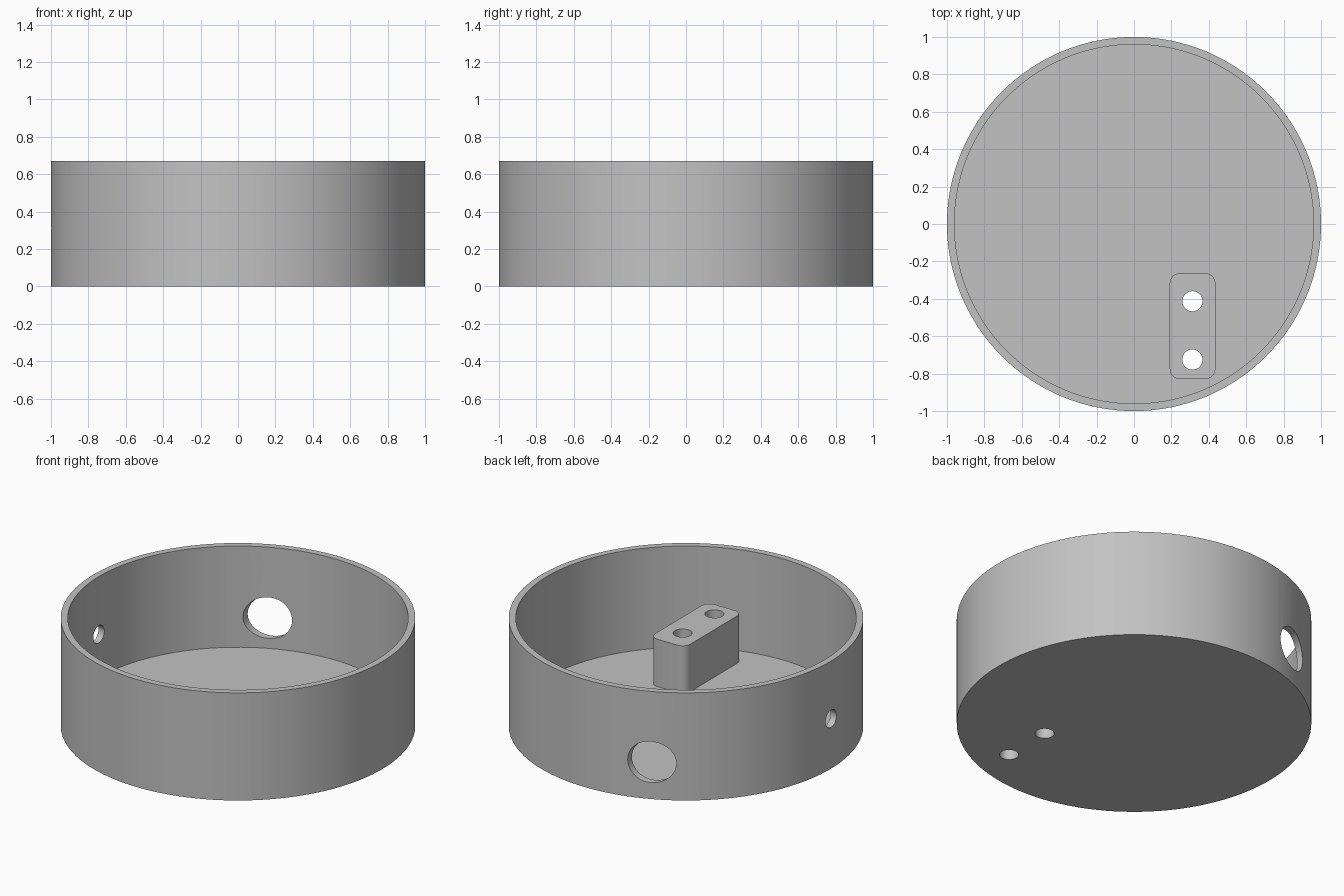
import bpy
import bmesh
from math import radians, pi
from mathutils import Matrix, Vector

if "Cube" in bpy.data.objects:
    bpy.data.objects.remove(bpy.data.objects["Cube"], do_unlink=True)

HEIGHT, OUTER, INNER, FLOOR = 0.67, 1.0, 0.96, 0.04
SMALL, LARGE = 0.054, 0.128

grey = bpy.data.materials.new("plain grey")
grey.use_nodes = True
colour = (0.54, 0.54, 0.54, 1)
grey.diffuse_color = colour
grey.node_tree.nodes["Principled BSDF"].inputs["Base Color"].default_value = colour


def add_object(name, bm):
    mesh = bpy.data.meshes.new(name)
    bm.to_mesh(mesh)
    bm.free()
    mesh.materials.append(grey)
    obj = bpy.data.objects.new(name, mesh)
    bpy.context.collection.objects.link(obj)
    return obj


def cylinder(name, radius, start, end, sides):
    """Closed cylinder running between two points."""
    start, end = Vector(start), Vector(end)
    axis = end - start
    turn = axis.to_track_quat('Z', 'Y').to_matrix().to_4x4()
    bm = bmesh.new()
    bmesh.ops.create_cone(bm, cap_ends=True, segments=sides, radius1=radius,
                          radius2=radius, depth=axis.length,
                          matrix=Matrix.Translation((start + end) / 2) @ turn)
    return add_object(name, bm)


def cut(obj, cutters):
    """Subtract the cutters and bake the result into the mesh."""
    for cutter in cutters:
        cutter.hide_render = True
        mod = obj.modifiers.new("hole", 'BOOLEAN')
        mod.operation = 'DIFFERENCE'
        mod.solver = 'EXACT'
        mod.object = cutter
    graph = bpy.context.evaluated_depsgraph_get()
    mesh = bpy.data.meshes.new_from_object(obj.evaluated_get(graph))
    obj.modifiers.clear()
    obj.data = mesh


def smooth(obj):
    for face in obj.data.polygons:
        face.use_smooth = True
    obj.data.set_sharp_from_angle(angle=radians(30))


# Round tray and mounting block
tray = cylinder("tray", OUTER, (0, 0, 0), (0, 0, HEIGHT), 128)

bm = bmesh.new()
size = Vector((0.244, 0.566, 0.295))
centre = Vector((0.313, -0.546, FLOOR + size.z / 2))
bmesh.ops.create_cube(bm, size=1, matrix=Matrix.Translation(centre) @ Matrix.Diagonal(size).to_4x4())
uprights = [e for e in bm.edges if abs(e.verts[0].co.z - e.verts[1].co.z) > 0.1]
bmesh.ops.bevel(bm, geom=uprights, offset=0.054, segments=8, profile=0.5, affect='EDGES')
block = add_object("mounting_block", bm)

# Cutters: hollow, screw holes, wall holes
hollow = cylinder("hollow_cutter", INNER, (0, 0, FLOOR), (0, 0, 1), 128)
screws = [cylinder("screw_hole_cutter", SMALL, (0.312, y, -0.2), (0.312, y, 0.6), 32)
          for y in (-0.413, -0.725)]
cable = cylinder("cable_hole_cutter", LARGE, (-0.4, 0.6, 0.23), (-0.4, 1.2, 0.23), 48)
side = cylinder("side_hole_cutter", SMALL, (-1.2, 0, 0.311), (-0.8, 0, 0.311), 32)

cut(tray, [hollow, cable, side] + screws)
cut(block, screws)
for cutter in [hollow, cable, side] + screws:
    bpy.data.objects.remove(cutter, do_unlink=True)

for part in (tray, block):
    smooth(part)
